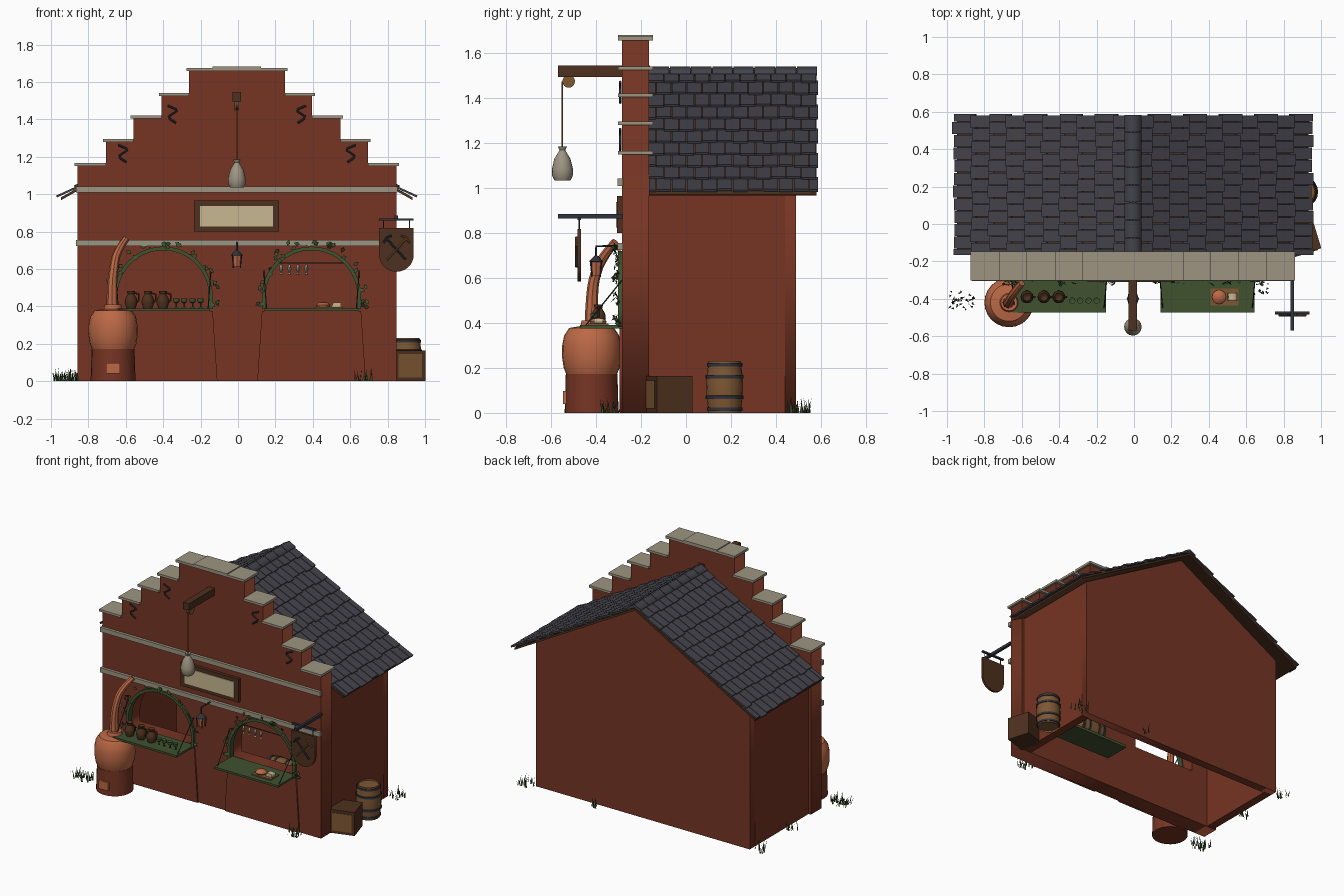
import bpy, bmesh, math, random
from mathutils import Matrix, Vector

if "Cube" in bpy.data.objects:
    bpy.data.objects.remove(bpy.data.objects["Cube"])
random.seed(4)
C = -0.006                      # centre line of the house
COL = dict(brick=(.18, .035, .017), stone=(.34, .30, .225), slate=(.056, .056, .07), dark_wood=(.075, .03, .013),
           oak=(.21, .095, .033), copper=(.5, .14, .06), green=(.05, .085, .028), iron=(.03, .034, .045), cream=(.58, .48, .29))
M = {}
for n, c in COL.items():
    M[n] = bpy.data.materials.new(n)
    M[n].diffuse_color = (*c, 1)

def finish(name, mesh, mat, smooth=False):
    mesh.materials.clear()
    mesh.materials.append(M[mat])
    ob = bpy.data.objects.new(name, mesh)
    bpy.context.collection.objects.link(ob)
    if smooth:
        bpy.ops.object.select_all(action='DESELECT')
        ob.select_set(True)
        bpy.context.view_layer.objects.active = ob
        bpy.ops.object.shade_smooth_by_angle(angle=math.radians(40))
    return ob

def from_bm(name, bm, mat, smooth=False, normals=True):
    if normals:
        bmesh.ops.recalc_face_normals(bm, faces=bm.faces)
    me = bpy.data.meshes.new(name)
    bm.to_mesh(me)
    bm.free()
    return finish(name, me, mat, smooth)

def add_box(bm, b, m=Matrix()):
    x0, x1, y0, y1, z0, z1 = b
    t = Matrix.Translation(((x0+x1)/2, (y0+y1)/2, (z0+z1)/2)) @ Matrix.Diagonal((x1-x0, y1-y0, z1-z0, 1))
    bmesh.ops.create_cube(bm, size=1, matrix=m @ t)

def boxes(name, mat, specs, m=Matrix()):
    bm = bmesh.new()
    for b in specs:
        add_box(bm, b, m)
    return from_bm(name, bm, mat)

def curve_mesh(name, cu, mat, m=Matrix(), smooth=False):
    tmp = bpy.data.objects.new('tmp', cu)
    bpy.context.collection.objects.link(tmp)
    dg = bpy.context.evaluated_depsgraph_get()
    me = bpy.data.meshes.new_from_object(tmp.evaluated_get(dg))
    me.transform(m)
    bpy.data.objects.remove(tmp)
    return finish(name, me, mat, smooth)

def plate(name, mat, loops, y0, y1):
    """Outline (with holes) in the x-z plane, extruded from y0 to y1."""
    cu = bpy.data.curves.new(name, 'CURVE')
    cu.dimensions, cu.fill_mode, cu.extrude = '2D', 'BOTH', (y1-y0)/2
    for pts in loops:
        s = cu.splines.new('POLY')
        s.points.add(len(pts)-1)
        for p, (x, z) in zip(s.points, pts):
            p.co = (x, z, 0, 1)
        s.use_cyclic_u = True
    return curve_mesh(name, cu, mat, Matrix.Translation((0, (y0+y1)/2, 0)) @ Matrix.Rotation(math.pi/2, 4, 'X'))

def tube(name, mat, pts, r=.005, radii=None, kind='POLY'):
    cu = bpy.data.curves.new(name, 'CURVE')
    cu.dimensions, cu.bevel_depth, cu.bevel_resolution, cu.use_fill_caps = '3D', r, 2, True
    s = cu.splines.new(kind)
    s.points.add(len(pts)-1)
    for i, p in enumerate(pts):
        s.points[i].co = (*p, 1)
        s.points[i].radius = radii[i] if radii else 1
    if kind == 'NURBS':
        s.use_endpoint_u, s.order_u = True, 3
    return curve_mesh(name, cu, mat, smooth=True)

def lathe(name, mat, prof, loc, segs=20, rot=Matrix()):
    bm = bmesh.new()
    vs = [bm.verts.new((r, 0, z)) for r, z in prof]
    es = [bm.edges.new(e) for e in zip(vs, vs[1:])]
    bmesh.ops.spin(bm, geom=vs+es, cent=(0, 0, 0), axis=(0, 0, 1), angle=2*math.pi, steps=segs)
    bmesh.ops.remove_doubles(bm, verts=bm.verts, dist=1e-4)
    bm.transform(Matrix.Translation(loc) @ rot)
    return from_bm(name, bm, mat, True)

def arch(cx, r, base=.385, spring=.455):
    return [(cx-r, base)] + [(cx-r*math.cos(i*math.pi/20), spring+r*math.sin(i*math.pi/20)) for i in range(21)] + [(cx+r, base)]

# stepped front wall with two arched openings
STEPS = [(.853, 1.15), (.70, 1.28), (.553, 1.405), (.402, 1.525), (.256, 1.658)]
side, prev = [], 0
for w, h in STEPS:
    side += [(w, prev), (w, h)]
    prev = h
ARCH = (-.40, .393)
plate('stepped_facade', 'brick', [[(C+w, z) for w, z in side] + [(C-w, z) for w, z in reversed(side)]]
      + [arch(a, .25) for a in ARCH], -.285, -.165)
caps = []
for i, (w, h) in enumerate(STEPS[:4]):
    for s in (-1, 1):
        a, b = sorted((C+s*STEPS[i+1][0], C+s*(w+.015)))
        caps.append((a, b, -.302, -.147, h, h+.016))
caps += [(C-.27, C-.13, -.302, -.147, 1.658, 1.675), (C+.13, C+.27, -.302, -.147, 1.658, 1.675), (C-.13, C+.13, -.302, -.147, 1.658, 1.682)]
boxes('coping_stones', 'stone', caps)
boxes('string_courses', 'stone', [(C-.86, C+.86, -.305, -.28, z, z+.032) for z in (.724, 1.01)])

# house body, hollow with open floor
boxes('side_walls', 'brick', [(C-.835, C-.775, -.165, .44, 0, 1.02), (C+.775, C+.835, -.165, .44, 0, 1.02)])
plate('back_wall', 'brick', [[(C-.835, 0), (C+.835, 0), (C+.835, 1.02), (C, 1.495), (C-.835, 1.02)]], .43, .49)

# roof deck, slates and ridge
plate('roof_deck', 'dark_wood', [[(C, 1.513), (C+.94, .983), (C+.94, .968), (C, 1.497), (C-.94, .968), (C-.94, .983)]], -.165, .58)
A = math.atan(.567)
bm = bmesh.new()
for s in (-1, 1):
    frame = Matrix(((s*math.cos(A), 0, s*math.sin(A), C), (0, 1, 0, 0), (-math.sin(A), 0, math.cos(A), 1.514), (0, 0, 0, 1)))
    for row in range(10):
        t, y = row*.109, -.165 - (row % 2)*.034
        while y < .58:
            y0, y1 = max(y, -.165), min(y+.064, .588)
            drop = random.uniform(-.008, .006)
            tilt = Matrix.Translation((t-.02, 0, 0)) @ Matrix.Rotation(-.085, 4, 'Y')
            if y1-y0 > .01:
                add_box(bm, (0, .133+drop, y0, y1, 0, .011), frame @ tilt)
            y += .068
from_bm('roof_slates', bm, 'slate')
for i in range(8):
    y = -.165 + i*.094
    plate('ridge_tile', 'slate', [[(C, 1.542), (C+.045, 1.517), (C+.045, 1.502), (C, 1.526), (C-.045, 1.502), (C-.045, 1.517)]], y, y+.09)

# name board left blank, wall anchors
boxes('board_frame', 'dark_wood', [(-.235, .22, -.307, -.28, .80, .965)])
boxes('board_panel', 'cream', [(-.202, .188, -.311, -.303, .826, .938)])
for s in (-1, 1):
    for ax, az in ((.345, 1.425), (.61, 1.215)):
        tube('wall_anchor', 'iron', [(C+s*(ax+dx), -.293, az+dz) for dx, dz in
             ((.025, .048), (-.018, .03), (-.022, .018), (.018, -.008), (.014, -.022), (-.02, -.045))], .006)

# hoist beam, pulley, rope and sack
boxes('hoist_beam', 'dark_wood', [(C-.023, C+.023, -.57, -.16, 1.495, 1.545)])
lathe('pulley', 'oak', [(0, -.012), (.028, -.012), (.022, 0), (.028, .012), (0, .012)], (C, -.522, 1.475), 16, Matrix.Rotation(math.pi/2, 4, 'Y'))
tube('hoist_rope', 'oak', [(C, -.55, 1.475), (C, -.55, 1.18)], .003)
lathe('sack', 'stone', [(0, 0), (.036, 0), (.046, .02), (.047, .05), (.036, .095), (.018, .125), (.013, .134), (.02, .15), (0, .147)], (C, -.55, 1.035), 16)

# market stalls: frame, counter, ropes, apron panels, ivy
bm = bmesh.new()
for a in ARCH:
    plate('arch_frame', 'green', [arch(a, .265) + arch(a, .245)[::-1]], -.302, -.26)
    boxes('counter', 'green', [(a-.25, a+.25, -.472, -.27, .376, .39)])
    plate('apron_panel', 'brick', [[(a-.265, .376), (a+.265, .376), (a+.29, 0), (a-.29, 0)]], -.295, -.28)
    for s in (-1, 1):
        tube('counter_rope', 'iron', [(a+s*.24, -.45, .385), (a+s*.255, -.285, .59)], .003)
    for k in range(11):
        ang = math.radians(-8 + k*19.6)
        for j in range(random.choice((2, 3, 5, 6))):
            r = random.uniform(.255, .30)
            p = Vector((a+r*math.cos(ang+random.uniform(-.1, .1)), random.uniform(-.325, -.30), .455+r*math.sin(ang+random.uniform(-.1, .1))))
            m = Matrix.Translation(p) @ Matrix.Rotation(random.uniform(0, 6.28), 4, 'Y') @ Matrix.Rotation(random.uniform(-.8, .8), 4, 'X')
            bm.faces.new([bm.verts.new(m @ Vector(v)) for v in ((0, 0, -.018), (.011, 0, 0), (0, 0, .018), (-.011, 0, 0))])
from_bm('ivy_leaves', bm, 'green', normals=False)

# goods on the left counter
for x in (-.572, -.482, -.402):
    lathe('jug', 'dark_wood', [(0, 0), (.024, 0), (.034, .03), (.031, .052), (.017, .075), (.022, .093), (.014, .09), (0, .07)], (x, -.39, .39), 14)
    tube('jug_handle', 'dark_wood', [(x+.018, -.39, .472), (x+.042, -.39, .465), (x+.042, -.39, .435), (x+.03, -.39, .42)], .005)
for x in (-.33, -.288, -.243, -.2):
    lathe('goblet', 'green', [(0, 0), (.013, 0), (.004, .006), (.004, .025), (.016, .034), (.017, .052), (0, .045)], (x, -.41, .39), 10)

# goods at the right stall
boxes('bread_board', 'oak', [(.41, .56, -.435, -.345, .39, .398)])
lathe('bread', 'copper', [(0, 0), (.034, 0), (.038, .01), (.025, .023), (0, .028)], (.455, -.39, .397), 14)
plate('cheese', 'cream', [[(.50, .398), (.55, .398), (.55, .42), (.51, .42)]], -.41, -.37)
for x in (.23, .275, .32, .365):
    lathe('hanging_fish', 'stone', [(0, 0), (.010, .002), (.003, .014), (.011, .032), (.007, .05), (0, .058)], (x, -.265, .568), 8)
tube('fish_rail', 'iron', [(.16, -.265, .632), (.63, -.265, .632)], .003)
boxes('inner_table', 'green', [(.12, .6, -.13, .06, .18, .2)])

# barrels: one beside the house, one lying inside
def barrel(loc, r, h, rot=Matrix()):
    lathe('barrel', 'oak', [(0, .012), (.85*r, .012), (.87*r, 0), (.96*r, .25*h), (r, .5*h), (.96*r, .75*h), (.87*r, h), (.82*r, h), (.8*r, h-.01), (0, h-.01)], loc, 20, rot)
    for f, k in ((.07, .91), (.3, .98), (.7, .98), (.93, .91)):
        lathe('barrel_hoop', 'iron', [(k*r, f*h-.008), (k*r+.004, f*h-.007), (k*r+.004, f*h+.007), (k*r, f*h+.008)], loc, 20, rot)
barrel((.9, .172, 0), .082, .23)
barrel((.27, -.03, .27), .07, .2, Matrix.Rotation(math.pi/2, 4, 'Y'))

# crate turned outward
m = Matrix.Translation((.896, -.075, 0)) @ Matrix.Rotation(math.radians(17), 4, 'Z')
boxes('crate', 'dark_wood', [(-.085, .085, -.083, .083, 0, .165)], m)
boxes('crate_panel', 'oak', [(-.065, .065, -.087, -.08, .02, .145)], m)

# copper still on a brick hearth
SX, SY = -.668, -.42
lathe('still_hearth', 'brick', [(0, 0), (.12, 0), (.115, .172), (0, .172)], (SX, SY, 0), 24)
boxes('hearth_door', 'copper', [(-.705, -.632, -.548, -.52, .04, .098)])
lathe('still_pot', 'copper', [(0, .17), (.112, .17), (.124, .2), (.132, .25), (.131, .3), (.122, .345), (.10, .378), (.05, .386), (.044, .41), (0, .41)], (SX, SY, 0), 24)
tube('still_neck', 'copper', [(-.672, -.42, .40), (-.675, -.42, .50), (-.665, -.41, .60), (-.65, -.375, .69), (-.60, -.315, .76)], .02,
     [1.55, 1.35, 1.2, 1.1, .9], 'NURBS')

# hanging lantern
lathe('lantern', 'copper', [(0, 0), (.022, 0), (.028, .06), (0, .06)], (C, -.40, .612), 8)
lathe('lantern_cap', 'iron', [(0, .055), (.033, .058), (.012, .08), (0, .09)], (C, -.40, .615), 8)
for i in range(4):
    a = math.pi/4 + i*math.pi/2
    tube('lantern_bar', 'iron', [(C+.027*math.cos(a), -.4+.027*math.sin(a), .605), (C+.032*math.cos(a), -.4+.032*math.sin(a), .675)], .003)
tube('lantern_bracket', 'iron', [(C, -.285, .742), (C, -.40, .742), (C, -.40, .70)], .005)

# hanging shield sign with crossed tools
X = .847
boxes('sign_arm', 'iron', [(X-.009, X+.009, -.57, -.28, .866, .886), (X-.092, X+.092, -.482, -.468, .858, .87)])
plate('sign_shield', 'dark_wood', [[(X-.092, .818), (X+.092, .818)] + [(X+.092*math.cos(i*math.pi/16), .675-.09*math.sin(i*math.pi/16)) for i in range(17)]], -.483, -.467)
for s, mat in ((1, 'iron'), (-1, 'oak')):
    tube('sign_chain', 'iron', [(X+s*.07, -.475, .862), (X+s*.07, -.475, .815)], .003)
    tube('sign_tool', mat, [(X-s*.055, -.488, .765), (X+s*.05, -.488, .65)], .006)
    tube('sign_tool_head', mat, [(X-s*.07, -.488, .74), (X-s*.052, -.488, .768), (X-s*.025, -.488, .78)], .006)

# grass tufts
bm = bmesh.new()
for gx, gy, sp, n in ((-.92, -.41, .065, 36), (.67, -.34, .05, 18), (.88, .50, .06, 20), (-.9, .46, .05, 14), (-.9, .1, .04, 10), (.35, .53, .03, 6)):
    for i in range(n):
        p = Vector((gx+random.uniform(-sp, sp), gy+random.uniform(-sp, sp)*.8, 0))
        a, h = random.uniform(0, 6.28), random.uniform(.03, .075)
        d = Vector((math.cos(a), math.sin(a), 0))
        lean = Vector((-d.y, d.x, 0))*random.uniform(.005, .022)
        bm.faces.new([bm.verts.new(v) for v in (p-d*.006, p+d*.006, p+lean+Vector((0, 0, h)))])
from_bm('grass_tufts', bm, 'green', normals=False)

for m in bpy.data.materials:
    if m.users and not m.is_grease_pencil:
        m.use_nodes = True
        m.node_tree.nodes["Principled BSDF"].inputs["Base Color"].default_value = m.diffuse_color
